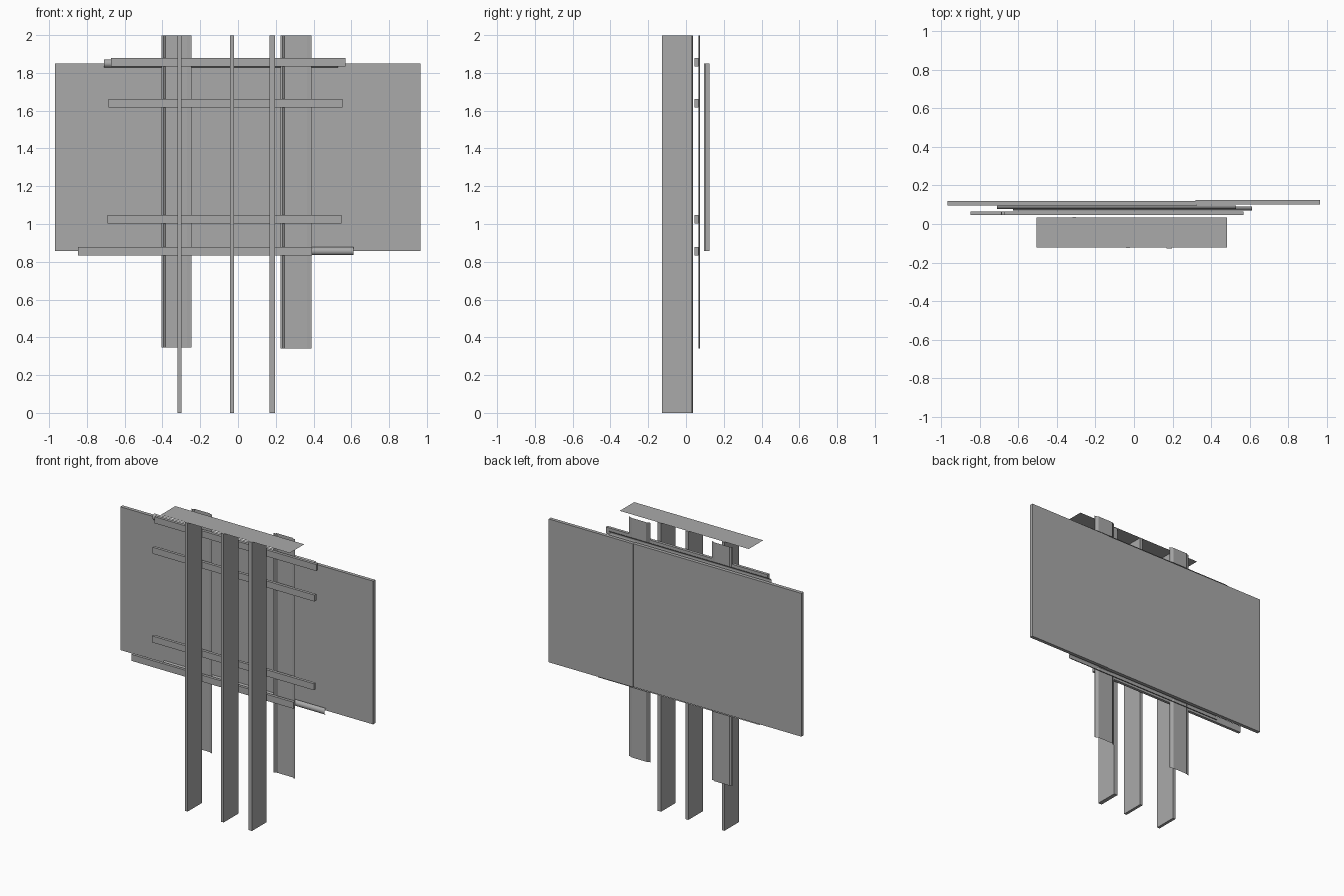
import bpy
import bmesh
import math

cube = bpy.data.objects.get("Cube")
if cube:
    bpy.data.objects.remove(cube, do_unlink=True)

grey = bpy.data.materials.new("plain_grey")
grey.use_nodes = True
GREY = (0.4, 0.4, 0.4, 1)
grey.diffuse_color = GREY
grey.node_tree.nodes["Principled BSDF"].inputs["Base Color"].default_value = GREY


def finish(name, bm):
    """Turn a bmesh into a named grey object."""
    mesh = bpy.data.meshes.new(name)
    bm.to_mesh(mesh)
    bm.free()
    mesh.materials.append(grey)
    obj = bpy.data.objects.new(name, mesh)
    bpy.context.collection.objects.link(obj)
    return obj


def box(name, x, y, z):
    """Box spanning the given (low, high) ranges."""
    bm = bmesh.new()
    bmesh.ops.create_cube(bm, size=1)
    for v in bm.verts:
        for axis, (low, high) in enumerate((x, y, z)):
            v.co[axis] = high if v.co[axis] > 0 else low
    return finish(name, bm)


def sheet(name, profile, axis, low, high):
    """Thin open sheet: a profile of 3D points swept along one axis."""
    bm = bmesh.new()
    rows = []
    for end in (low, high):
        row = []
        for p in profile:
            v = bm.verts.new(p)
            v.co[axis] = end
            row.append(v)
        rows.append(row)
    a, b = rows
    for i in range(len(profile) - 1):
        bm.faces.new((a[i], a[i + 1], b[i + 1], b[i]))
    return finish(name, bm)


# Upright posts
for name, x, back in (("right_post", (-0.32, -0.3), 0.037),
                      ("middle_post", (-0.042, -0.022), 0.035),
                      ("left_post", (0.168, 0.196), 0.033)):
    box(name, x, (back - 0.16, back), (0, 1.998))

# Flat cap sheet over the posts
sheet("cap_sheet", [(0, -0.123, 2), (0, 0.035, 2)], 0, -0.505, 0.483)

# Horizontal rails behind the posts
for name, x, z in (("top_rail", -0.672, 1.833), ("upper_rail", -0.686, 1.618),
                   ("lower_rail", -0.691, 1.003), ("bottom_rail", -0.848, 0.833)):
    box(name, (x, x + 1.24), (0.046, 0.066), (z, z + 0.045))

# Shallow hat-section uprights
for name, x0, x1, base in (("right_channel", -0.404, -0.245, 0.345),
                           ("left_channel", 0.226, 0.39, 0.34)):
    profile = [(x0, 0.067, 0), (x0 + 0.01, 0.067, 0), (x0 + 0.02, 0.075, 0),
               (x1 - 0.025, 0.075, 0), (x1 - 0.01, 0.067, 0), (x1, 0.067, 0)]
    sheet(name, profile, 2, base, 1.998)

# Curved hanger strips, open towards the panels
for name, x, y, z in (("top_hanger", -0.71, 0.097, 1.85),
                      ("bottom_hanger", -0.628, 0.091, 0.856)):
    arc = []
    for i in range(13):
        t = math.pi * (0.5 + i / 12)
        arc.append((0, y + 0.02 * math.cos(t), z + 0.021 * math.sin(t)))
    strip = sheet(name, arc, 0, x, x + 1.24)
    strip.data.polygons.foreach_set("use_smooth", [True] * len(strip.data.polygons))

# Large sign panels
box("wide_panel", (-0.968, 0.325), (0.095, 0.12), (0.857, 1.849))
box("narrow_panel", (0.32, 0.965), (0.1, 0.124), (0.857, 1.849))
